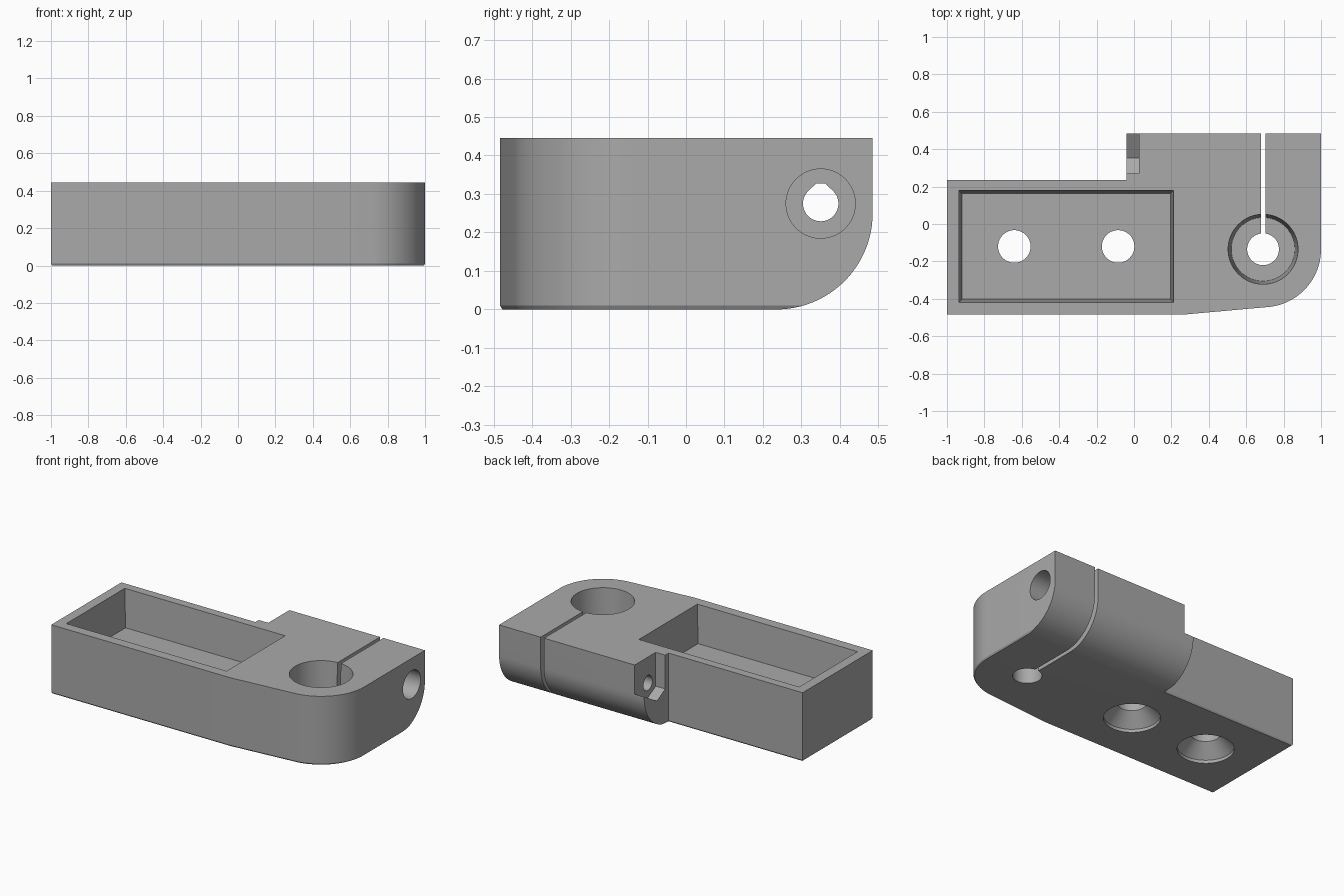
import bpy, bmesh
from math import sin, cos, radians, pi

cube = bpy.data.objects.get("Cube")
if cube:
    bpy.data.objects.remove(cube, do_unlink=True)

grey = bpy.data.materials.new("plain grey")
grey.use_nodes = True
colour = (0.4, 0.4, 0.4, 1)
grey.diffuse_color = colour
grey.node_tree.nodes["Principled BSDF"].inputs["Base Color"].default_value = colour


def loft(name, rings, inset=0):
    """Closed solid through matching rings; inset optionally bevels the first cap."""
    bm = bmesh.new()
    loops = [[bm.verts.new(p) for p in ring] for ring in rings]
    first = bm.faces.new(loops[0])
    bm.faces.new(loops[-1])
    for a, b in zip(loops, loops[1:]):
        for i in range(len(a)):
            j = (i + 1) % len(a)
            bm.faces.new((a[i], a[j], b[j], b[i]))
    bmesh.ops.recalc_face_normals(bm, faces=bm.faces[:])
    if inset:
        bmesh.ops.inset_region(bm, faces=[first], thickness=inset, use_even_offset=True)
        for v in first.verts:
            v.co.z = 0
    mesh = bpy.data.meshes.new(name)
    bm.to_mesh(mesh)
    bm.free()
    mesh.materials.append(grey)
    ob = bpy.data.objects.new(name, mesh)
    bpy.context.collection.objects.link(ob)
    return ob


def arc(cx, cy, r, start, end, n):
    angles = [radians(start + (end - start) * i / n) for i in range(n + 1)]
    return [(cx + r * cos(a), cy + r * sin(a)) for a in angles]


def across(name, profile, lo, hi):
    """Prism of a (y, z) profile running along x."""
    return loft(name, [[(x, y, z) for y, z in profile] for x in (lo, hi)])


def lathe(name, cx, cy, profile, n=64):
    """Upright turned solid from (radius, z) pairs."""
    return loft(name, [[(cx + r * cos(2 * pi * i / n), cy + r * sin(2 * pi * i / n), z)
                        for i in range(n)] for r, z in profile])


def rect(x0, x1, y0, y1, z):
    return [(x0, y0, z), (x1, y0, z), (x1, y1, z), (x0, y1, z)]


TOP = 0.445
BX, BY = 0.69, -0.135     # clamp bore centre
SY, SZ = 0.35, 0.275      # cross screw axis

# Main body with bevelled underside
outline = [(-1, -0.483), (0.28, -0.483)] + arc(BX, BY, 0.31, -84, 0, 24)
outline += [(1, 0.485), (-0.04, 0.485), (-0.04, 0.235), (-1, 0.235)]
body = loft("clamp_bracket", [[(x, y, z) for x, y in outline] for z in (0.01, TOP)], 0.006)

cutters = []

# Rounded lower back edge
corner = [(0.235, -0.1), (0.6, -0.1), (0.6, 0.25)] + arc(0.235, 0.25, 0.25, 0, -90, 24)
cutters.append(across("edge_round_cutter", corner, -0.06, 1.1))

# Rectangular pocket with drafted walls
cutters.append(loft("pocket_cutter", [rect(-0.92, 0.195, -0.402, 0.163, 0.2),
                                      rect(-0.937, 0.212, -0.419, 0.18, TOP + 0.002)]))

# Countersunk mounting holes
for side, x in (("left", -0.085), ("right", -0.64)):
    cutters.append(lathe(side + "_mount_hole_cutter", x, -0.12,
                         [(0.165, -0.05), (0.165, 0.02), (0.087, 0.1), (0.087, 0.3)]))

# Stepped clamp bore
cutters.append(lathe("clamp_bore_cutter", BX, BY,
                     [(0.085, -0.05), (0.085, 0.1), (0.17, 0.1), (0.187, TOP + 0.002)]))

# Clamp slit
cutters.append(loft("slit_cutter", [rect(BX - 0.012, BX + 0.012, BY, 0.6, z) for z in (-0.1, 0.6)]))

# Teardrop cross hole, screw head recess and open nut seat
teardrop = arc(SY, SZ, 0.046, 135, 405, 30) + [(SY + 0.012, SZ + 0.052), (SY - 0.012, SZ + 0.052)]
cutters.append(across("cross_hole_cutter", teardrop, -0.1, 1.1))
cutters.append(across("head_recess_cutter", arc(SY, SZ, 0.09, 0, 354, 59), 0.85, 1.1))
nut = [(0.27, 0.6), (0.27, 0.226), (SY + 0.003, 0.18), (0.6, 0.323), (0.6, 0.6)]
cutters.append(across("nut_seat_cutter", nut, -0.1, 0.028))

# Apply the cuts
bpy.context.view_layer.objects.active = body
for ob in cutters:
    mod = body.modifiers.new(ob.name, "BOOLEAN")
    mod.operation = "DIFFERENCE"
    mod.solver = "EXACT"
    mod.object = ob
    bpy.ops.object.modifier_apply(modifier=mod.name)
    bpy.data.objects.remove(ob, do_unlink=True)

bpy.ops.object.select_all(action="DESELECT")
body.select_set(True)
bpy.ops.object.shade_smooth_by_angle(angle=radians(25))
